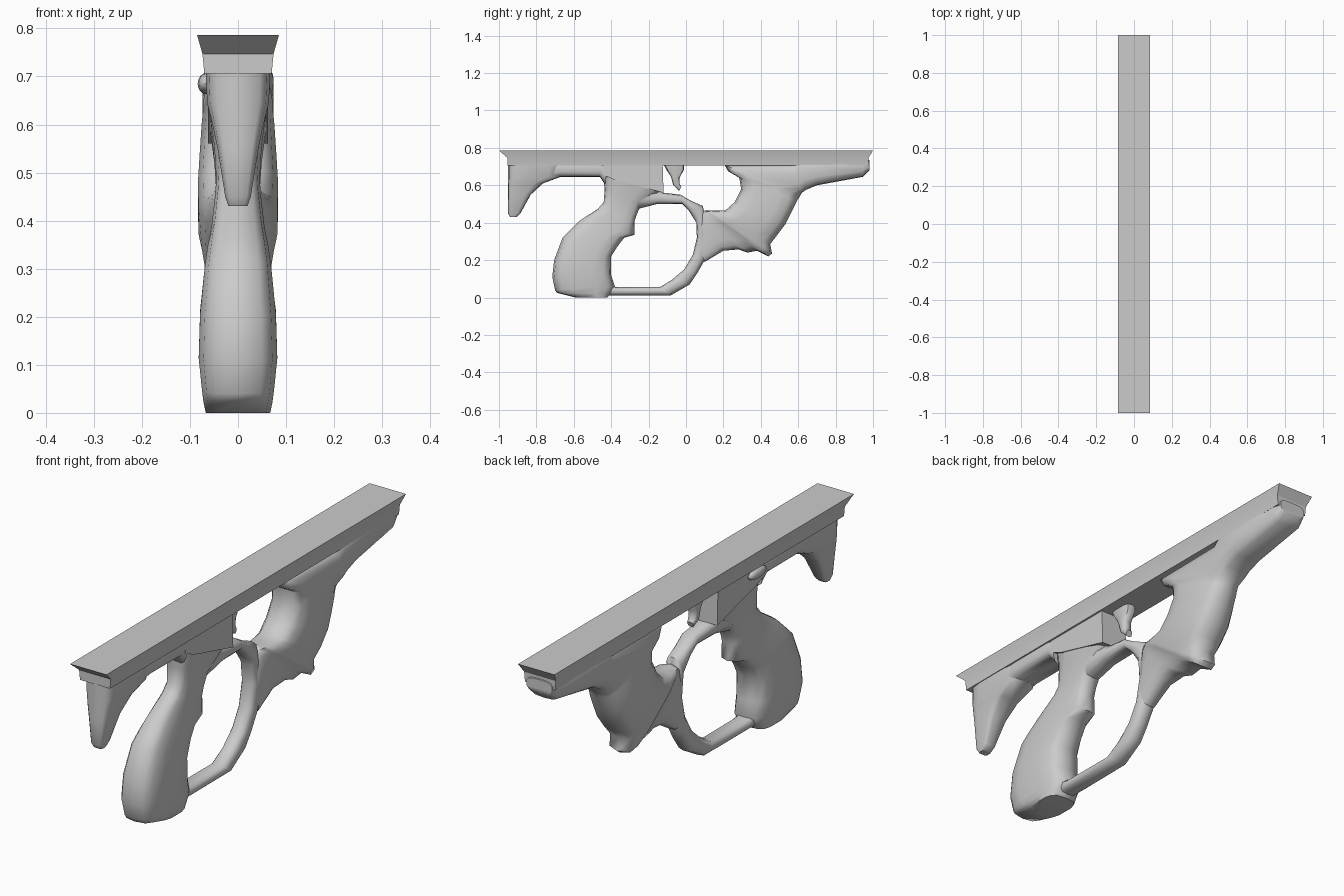
import bpy, bmesh, math


def finish(name, bm, angle=40):
    bmesh.ops.recalc_face_normals(bm, faces=bm.faces)
    me = bpy.data.meshes.new(name)
    bm.to_mesh(me)
    bm.free()
    ob = bpy.data.objects.new(name, me)
    bpy.context.collection.objects.link(ob)
    bpy.ops.object.select_all(action='DESELECT')
    ob.select_set(True)
    bpy.context.view_layer.objects.active = ob
    bpy.ops.object.shade_smooth_by_angle(angle=math.radians(angle))
    return ob


def skin(bm, rings):
    loops = [[bm.verts.new(p) for p in r] for r in rings]
    n = len(loops[0])
    for a, b in zip(loops, loops[1:]):
        for i in range(n):
            j = (i + 1) % n
            bm.faces.new((a[i], a[j], b[j], b[i]))
    bm.faces.new(loops[0])
    bm.faces.new(loops[-1])


def loft(name, rows, sides=14, power=0.6):
    """Each row: two silhouette points (y, z, y, z) and the half width in x."""
    def sp(v):
        return math.copysign(abs(v) ** power, v) if abs(v) > 1e-6 else 0.0
    rings = []
    for ya, za, yb, zb, w in rows:
        ring = []
        for i in range(sides):
            t = 2 * math.pi * i / sides
            k = 0.5 + 0.5 * sp(math.cos(t))
            ring.append((w * sp(math.sin(t)), ya + (yb - ya) * k, za + (zb - za) * k))
        rings.append(ring)
    bm = bmesh.new()
    skin(bm, rings)
    return finish(name, bm, 50)


# top rail: flared top, undercut ends
bm = bmesh.new()
skin(bm, [[(-w, f, z), (w, f, z), (w, r, z), (-w, r, z)] for w, f, r, z in
          ((.085, -1, 1, .786), (.074, -.955, .975, .747), (.07, -.955, .975, .706))])
finish("top_rail", bm, 30)

# front hook hanging from the rail
loft("front_hook", [
    (-.94, .43, -.905, .43, .020),
    (-.952, .45, -.885, .45, .027),
    (-.952, .55, -.83, .55, .043),
    (-.952, .61, -.765, .61, .056),
    (-.952, .645, -.67, .645, .065),
    (-.952, .715, -.65, .715, .068)], power=0.45)

# underside bar between hook and grip
loft("front_bar", [
    (-.75, .62, -.75, .73, .058),
    (-.67, .645, -.67, .73, .065),
    (-.46, .645, -.46, .73, .066),
    (-.43, .60, -.42, .73, .06)])

# front pistol grip
loft("front_grip", [
    (-.445, .655, -.13, .568, .06),
    (-.435, .58, -.24, .495, .05),
    (-.44, .51, -.265, .44, .046),
    (-.47, .475, -.275, .41, .048),
    (-.57, .41, -.275, .335, .056),
    (-.62, .36, -.33, .32, .064),
    (-.66, .32, -.365, .275, .07),
    (-.705, .20, -.40, .22, .08),
    (-.715, .11, -.40, .12, .083),
    (-.70, .04, -.38, .06, .076),
    (-.69, .025, -.40, .022, .073),
    (-.59, .0, -.42, .0, .068)])

# flat side panel block above the grip
outline = [(-.44, .72), (-.44, .655), (-.38, .628), (-.12, .56), (-.125, .72)]
bm = bmesh.new()
skin(bm, [[(x, y, z) for y, z in outline] for x in (-.062, .062)])
finish("side_panel", bm, 30)

# hand guard ring around the opening
loft("guard_ring", [
    (-.20, .60, -.27, .47, .045),
    (-.12, .56, -.155, .50, .042),
    (-.03, .55, -.02, .50, .038),
    (.03, .515, .015, .465, .036),
    (.09, .49, .055, .40, .036),
    (.12, .33, .058, .32, .036),
    (.10, .20, .037, .23, .036),
    (.06, .13, -.01, .15, .036),
    (.02, .07, -.075, .095, .036),
    (-.08, .012, -.14, .055, .038),
    (-.37, .012, -.37, .055, .04),
    (-.48, .012, -.44, .075, .042)], sides=10, power=0.75)

# rear stock sweeping down into the rear grip
loft("rear_grip", [
    (.98, .735, .98, .68, .060),
    (.945, .745, .945, .645, .070),
    (.70, .745, .70, .60, .074),
    (.60, .745, .64, .575, .075),
    (.565, .71, .62, .56, .073),
    (.205, .71, .605, .535, .072),
    (.225, .675, .595, .52, .074),
    (.285, .64, .585, .50, .077),
    (.295, .58, .555, .44, .081),
    (.26, .51, .53, .39, .085),
    (.21, .465, .485, .33, .083),
    (.16, .465, .45, .285, .076),
    (.12, .465, .46, .235, .070),
    (.11, .467, .44, .22, .066),
    (.10, .465, .38, .25, .058),
    (.09, .46, .33, .24, .052),
    (.08, .45, .28, .257, .048),
    (.07, .41, .20, .25, .042),
    (.06, .30, .10, .19, .035)])

# trigger
loft("trigger", [
    (-.125, .72, -.01, .72, .026),
    (-.10, .675, -.01, .685, .025),
    (-.08, .645, -.035, .64, .022),
    (-.068, .60, -.035, .605, .02),
    (-.035, .57, -.025, .595, .014)], sides=10)

# small oval catch on the left side
bm = bmesh.new()
bmesh.ops.create_uvsphere(bm, u_segments=12, v_segments=8, radius=1)
for v in bm.verts:
    v.co = (-.066 + .018 * v.co.x, -.38 + .06 * v.co.y, .685 + .022 * v.co.z)
finish("side_catch", bm)
